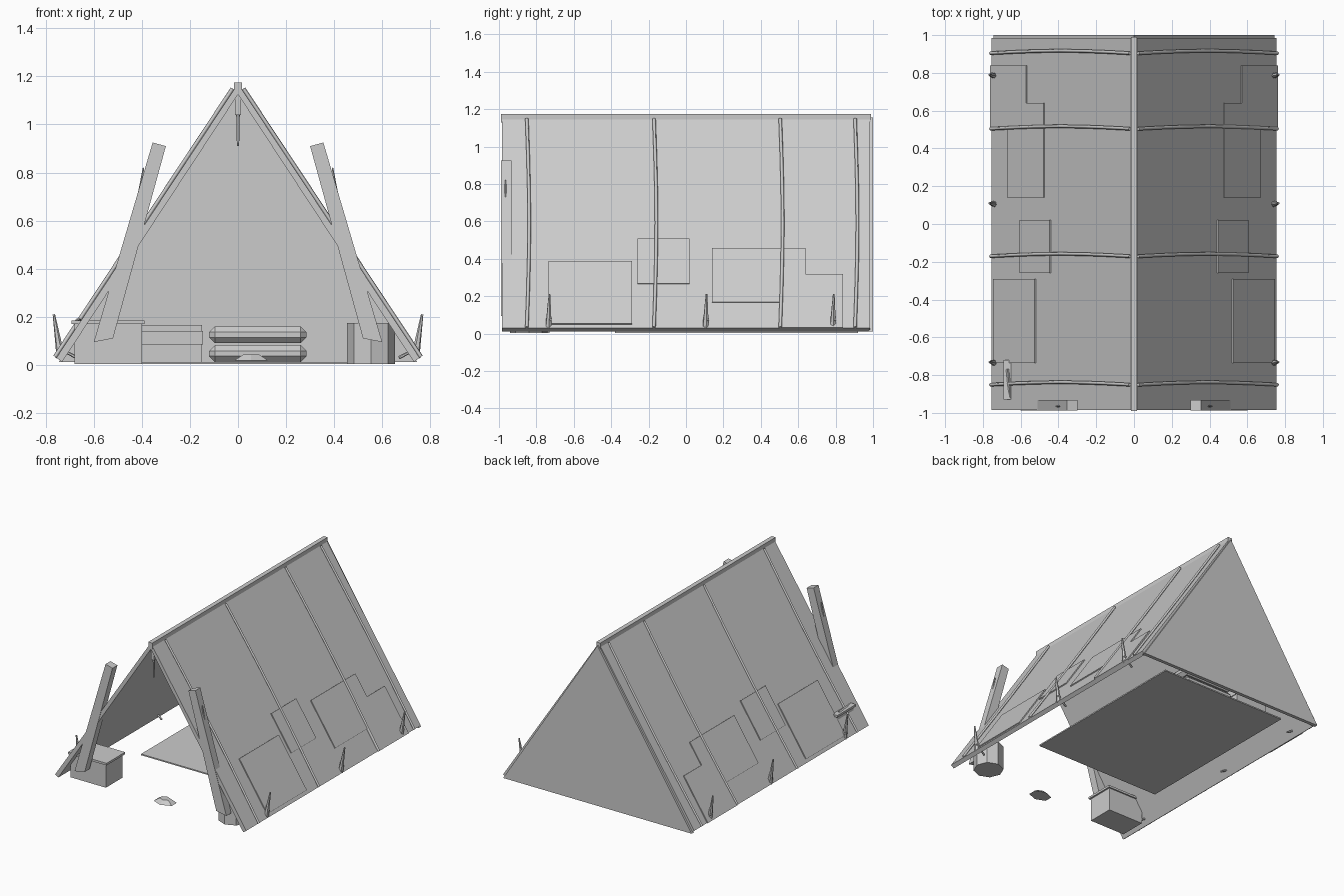
import bpy, bmesh, math
from mathutils import Vector

if "Cube" in bpy.data.objects:
    bpy.data.objects.remove(bpy.data.objects["Cube"])

grey = bpy.data.materials.new("plain grey")
grey.diffuse_color = (0.6, 0.6, 0.6, 1)
grey.use_nodes = True
grey.node_tree.nodes["Principled BSDF"].inputs["Base Color"].default_value = grey.diffuse_color

RIDGE = 1.17
SLOPE = 1.14 / 0.755          # drop of the canvas per unit of x
NORMAL = Vector((SLOPE, 0, 1)).normalized()


def finish(name, bm):
    bmesh.ops.recalc_face_normals(bm, faces=bm.faces)
    mesh = bpy.data.meshes.new(name)
    bm.to_mesh(mesh)
    bm.free()
    mesh.materials.append(grey)
    obj = bpy.data.objects.new(name, mesh)
    bpy.context.collection.objects.link(obj)
    return obj


def prism(name, pts, offset):
    """Extrude a flat polygon along an offset vector."""
    bm = bmesh.new()
    face = bm.faces.new([bm.verts.new(p) for p in pts])
    new = bmesh.ops.extrude_face_region(bm, geom=[face])
    verts = [g for g in new["geom"] if isinstance(g, bmesh.types.BMVert)]
    bmesh.ops.translate(bm, verts=verts, vec=offset)
    return finish(name, bm)


def box(name, x, y, z):
    pts = [(x[0], y[0], z[0]), (x[1], y[0], z[0]), (x[1], y[1], z[0]), (x[0], y[1], z[0])]
    return prism(name, pts, (0, 0, z[1] - z[0]))


def rod(name, a, b, r1, r2, sides=6):
    """Straight tapered rod from a to b."""
    a, b = Vector(a), Vector(b)
    bm = bmesh.new()
    bmesh.ops.create_cone(bm, cap_ends=True, segments=sides, radius1=r1, radius2=r2,
                          depth=(b - a).length)
    bmesh.ops.rotate(bm, verts=bm.verts, matrix=(b - a).to_track_quat('Z', 'Y').to_matrix())
    bmesh.ops.translate(bm, verts=bm.verts, vec=(a + b) / 2)
    return finish(name, bm)


def on_canvas(side, y, z, lift=0.0):
    """Point on the outer canvas at a height, lifted along its normal."""
    p = Vector(((RIDGE - z) / SLOPE, y, z)) + NORMAL * lift
    return Vector((p.x * side, p.y, p.z))


def patch(name, side, y, z):
    pts = [on_canvas(side, yy, zz, -0.002) for yy, zz in
           ((y[0], z[0]), (y[1], z[0]), (y[1], z[1]), (y[0], z[1]))]
    prism(name, pts, Vector((NORMAL.x * side, 0, NORMAL.z)) * 0.009)


for side, label in ((-1, "left"), (1, "right")):
    # Sloping canvas
    prism(label + "_canvas",
          [(0, -0.985, RIDGE), (side * 0.755, -0.985, 0.03),
           (side * 0.732, -0.985, 0.012), (0, -0.985, 1.125)], (0, 1.97, 0))

    # Slightly bowed seam cords
    for i, y in enumerate((-0.845, -0.165, 0.51, 0.91)):
        curve = bpy.data.curves.new("seam", 'CURVE')
        curve.dimensions = '3D'
        curve.bevel_depth = 0.009
        curve.bevel_resolution = 0
        curve.use_fill_caps = True
        spline = curve.splines.new('POLY')
        spline.points.add(6)
        for k, pt in enumerate(spline.points):
            t = k / 6
            p = on_canvas(side, y + 0.013 * math.sin(math.pi * t) - 0.006,
                          1.145 - 1.115 * t, 0.007)
            pt.co = (*p, 1)
        curve.materials.append(grey)
        cord = bpy.data.objects.new(f"{label}_seam_{i + 1}", curve)
        bpy.context.collection.objects.link(cord)

    # Sewn patches
    patch(label + "_front_patch", side, (-0.735, -0.29), (0.05, 0.385))
    patch(label + "_middle_patch", side, (-0.26, 0.02), (0.265, 0.505))
    corner = [(0.14, 0.165), (0.5, 0.165), (0.5, 0.028), (0.84, 0.028),
              (0.84, 0.315), (0.64, 0.315), (0.64, 0.455), (0.14, 0.455)]
    prism(label + "_rear_patch", [on_canvas(side, y, z, -0.002) for y, z in corner],
          Vector((NORMAL.x * side, 0, NORMAL.z)) * 0.009)

    # Ground pegs with small cross pins
    for i, y in enumerate((-0.735, 0.105, 0.785)):
        rod(f"{label}_peg_{i + 1}", (side * 0.737, y, 0.03), (side * 0.766, y + 0.005, 0.21),
            0.018, 0.005)
        rod(f"{label}_peg_pin_{i + 1}", (side * 0.67, y - 0.008, 0.03),
            (side * 0.755, y + 0.012, 0.075), 0.007, 0.006)

    # Leaning front planks
    prism(label + "_front_plank",
          [(side * 0.355, -0.988, 0.925), (side * 0.3, -0.988, 0.91),
           (side * 0.52, -0.988, 0.11), (side * 0.6, -0.988, 0.095)], (0, 0.055, 0))
    rod(label + "_plank_splinter", (side * 0.413, -0.965, 0.67),
        (side * 0.393, -0.965, 0.82), 0.012, 0.003, 5)

# Loose splinter on the left slope
rod("slope_splinter", (-0.67, -0.77, 0.175), (-0.655, -0.92, 0.19), 0.018, 0.002, 4)

# Ridge beam and back wall
box("ridge_beam", (-0.016, 0.016), (-0.99, 0.99), (1.13, 1.175))
prism("back_wall", [(-0.745, 0.975, 0.012), (0.745, 0.975, 0.012), (0, 0.975, 1.155)],
      (0, 0.025, 0))

# Hanging hook under the ridge
box("hook_block", (-0.012, 0.012), (-0.965, -0.935), (1.04, 1.13))
rod("hook_spike", (0, -0.95, 1.05), (0, -0.95, 0.91), 0.008, 0.005, 5)

# Ground sheet
box("ground_sheet", (-0.5, 0.5), (-0.38, 0.92), (0.003, 0.012))

# Chest and lid
box("chest", (-0.68, -0.4), (-0.92, -0.73), (0.004, 0.172))
box("chest_lid", (-0.692, -0.388), (-0.93, -0.72), (0.17, 0.185))

# Eight-sided barrel stool
rod("barrel", (0.553, -0.84, 0.004), (0.553, -0.84, 0.175), 0.1, 0.1, 8)

# Flat stone
bm = bmesh.new()
bmesh.ops.create_cone(bm, cap_ends=True, segments=6, radius1=0.082, radius2=0.04, depth=0.025)
for v in bm.verts:
    v.co.y *= 0.7
bmesh.ops.translate(bm, verts=bm.verts, vec=(0.055, -0.9, 0.03))
finish("flat_stone", bm)

# Storage bundle with a wider band
box("bundle", (-0.4, -0.15), (0.5, 0.88), (0.012, 0.165))
box("bundle_band", (-0.405, -0.145), (0.49, 0.885), (0.085, 0.14))

# Two stacked cushions with chamfered rims
for i, z in enumerate((0.012, 0.09)):
    cushion = box(f"cushion_{i + 1}", (-0.12, 0.285), (0.45, 0.88), (z, z + 0.07))
    bevel = cushion.modifiers.new("chamfer", 'BEVEL')
    bevel.width = 0.024
    bevel.segments = 1
